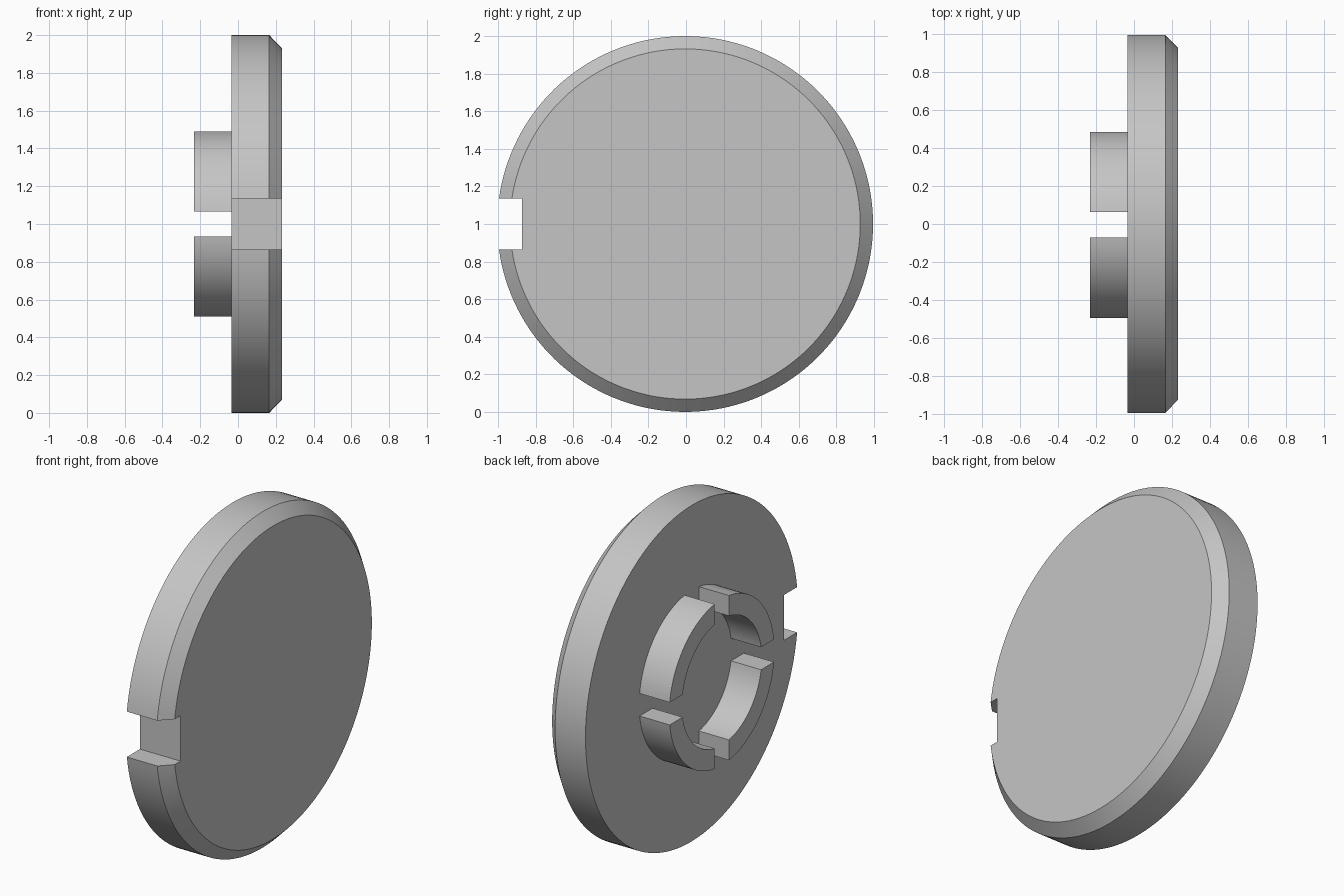
import bpy, bmesh, math
from math import sin, cos, asin, pi

if "Cube" in bpy.data.objects:
    bpy.data.objects.remove(bpy.data.objects["Cube"])

CENTRE_Y, CENTRE_Z = -0.0045, 1.0

grey = bpy.data.materials.new("plain grey")
grey.use_nodes = True
colour = (0.56, 0.56, 0.56, 1)
grey.diffuse_color = colour
grey.node_tree.nodes["Principled BSDF"].inputs["Base Color"].default_value = colour


def arc(radius, start, end, steps):
    """Points (y, z) on a circle; angle 0 points to the front (-y)."""
    angles = [start + (end - start) * i / steps for i in range(steps + 1)]
    return [(-radius * cos(a), radius * sin(a)) for a in angles]


def loft(name, sections):
    """Closed solid through matching (x, outline) sections."""
    bm = bmesh.new()
    loops = [[bm.verts.new((x, y + CENTRE_Y, z + CENTRE_Z)) for y, z in outline]
             for x, outline in sections]
    count = len(loops[0])
    for a, b in zip(loops, loops[1:]):
        for i in range(count):
            j = (i + 1) % count
            bm.faces.new((a[i], a[j], b[j], b[i]))
    bm.faces.new(loops[0])
    bm.faces.new(loops[-1])
    bmesh.ops.recalc_face_normals(bm, faces=bm.faces)
    mesh = bpy.data.meshes.new(name)
    bm.to_mesh(mesh)
    bm.free()
    mesh.materials.append(grey)
    obj = bpy.data.objects.new(name, mesh)
    bpy.context.collection.objects.link(obj)
    bpy.ops.object.select_all(action='DESELECT')
    obj.select_set(True)
    bpy.context.view_layer.objects.active = obj
    bpy.ops.object.shade_smooth_by_angle(angle=math.radians(30))


# Chamfered disc with a square notch in its front edge
NOTCH_HALF, NOTCH_Y = 0.135, -0.868


def notched_circle(radius):
    a = asin(NOTCH_HALF / radius)
    return arc(radius, a, 2 * pi - a, 144) + [(NOTCH_Y, -NOTCH_HALF), (NOTCH_Y, NOTCH_HALF)]


loft("disc", [(-0.035, notched_circle(1.0)),
              (0.165, notched_circle(1.0)),
              (0.232, notched_circle(0.932))])

# Four ring segments on the back, parted by straight slots
OUTER, INNER, SLOT_HALF = 0.495, 0.375, 0.067
a_out, a_in = asin(SLOT_HALF / OUTER), asin(SLOT_HALF / INNER)
for k in range(4):
    q = k * pi / 2
    outline = (arc(OUTER, q + a_out, q + pi / 2 - a_out, 24)
               + arc(INNER, q + pi / 2 - a_in, q + a_in, 24))
    loft(f"ring_segment_{k + 1}", [(-0.233, outline), (-0.035, outline)])
